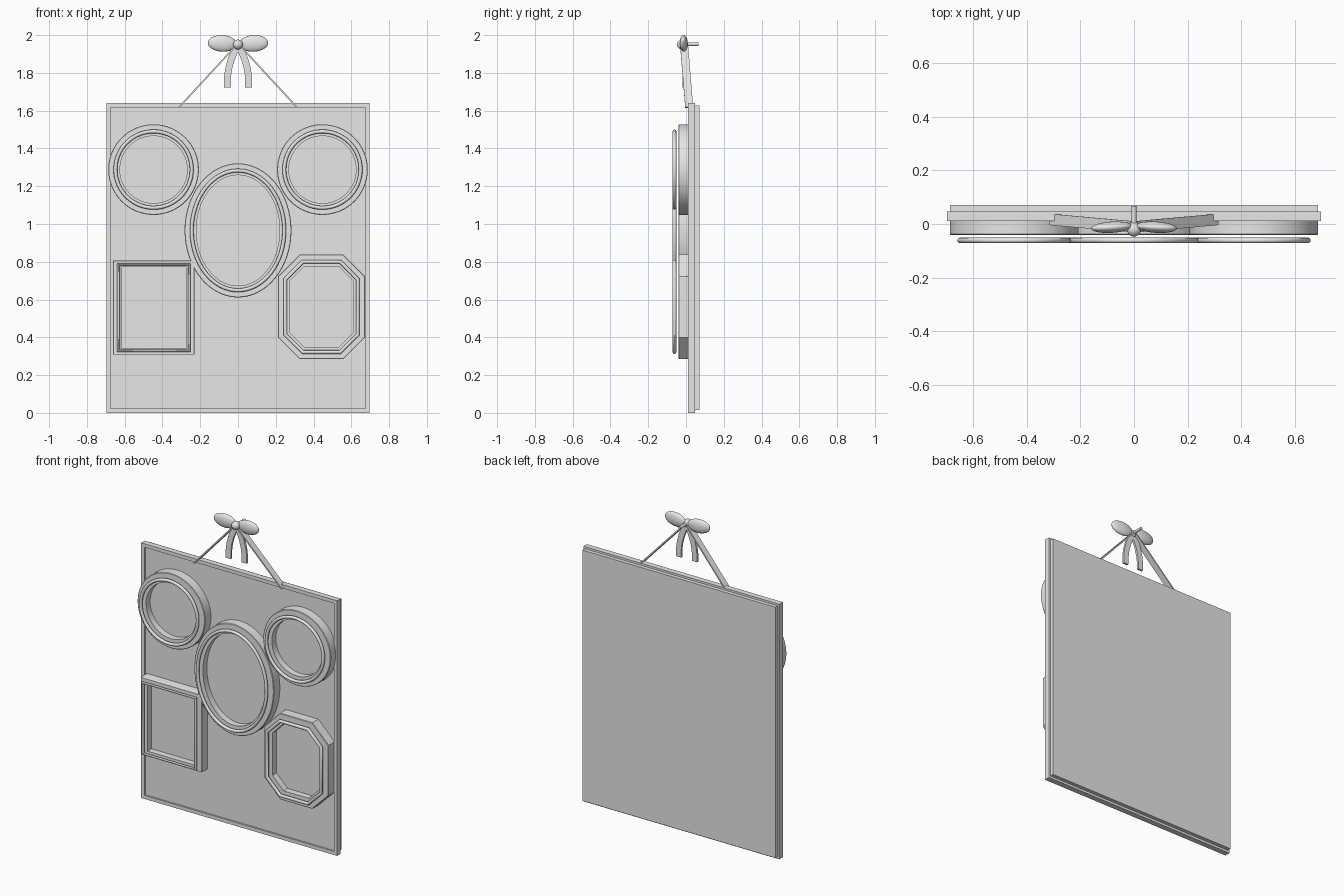
import bpy, bmesh, math
from mathutils import Matrix, Vector

if "Cube" in bpy.data.objects:
    bpy.data.objects.remove(bpy.data.objects["Cube"])

grey = bpy.data.materials.new("light_grey")
grey.diffuse_color = (0.8, 0.8, 0.8, 1)
grey.use_nodes = True
grey.node_tree.nodes["Principled BSDF"].inputs["Base Color"].default_value = grey.diffuse_color


def finish(name, bm, angle=35):
    bmesh.ops.recalc_face_normals(bm, faces=bm.faces)
    me = bpy.data.meshes.new(name)
    bm.to_mesh(me)
    bm.free()
    me.materials.append(grey)
    ob = bpy.data.objects.new(name, me)
    bpy.context.collection.objects.link(ob)
    bpy.ops.object.select_all(action='DESELECT')
    ob.select_set(True)
    bpy.context.view_layer.objects.active = ob
    bpy.ops.object.shade_smooth_by_angle(angle=math.radians(angle))
    return ob


# Outlines: each returns a function of inset d giving (x, z) points
def oval(cx, cz, rx, rz, n=64):
    return lambda d: [(cx + (rx - d) * math.cos(2 * math.pi * i / n),
                       cz + (rz - d) * math.sin(2 * math.pi * i / n)) for i in range(n)]


def rect(cx, cz, hw, hh, fx=1.0, fz=1.0):
    return lambda d: [(cx + sx * (hw - fx * d), cz + sz * (hh - fz * d))
                      for sx, sz in ((1, 1), (-1, 1), (-1, -1), (1, -1))]


def octagon(cx, cz, hw, hh, c):
    def f(d):
        a, b, k = hw - d, hh - d, c - 0.586 * d
        pts = [(a, b - k), (a - k, b), (k - a, b), (-a, b - k),
               (-a, k - b), (k - a, -b), (a - k, -b), (a, k - b)]
        return [(cx + x, cz + z) for x, z in pts]
    return f


# Sweep a (inset, y) profile around an outline
def loft(name, outline, profile, closed=False):
    bm = bmesh.new()
    rings = [[bm.verts.new((x, y, z)) for x, z in outline(d)] for d, y in profile]
    pairs = list(zip(rings, rings[1:]))
    if closed:
        pairs.append((rings[-1], rings[0]))
    else:
        bm.faces.new(rings[0])
        bm.faces.new(rings[-1])
    for a, b in pairs:
        n = len(a)
        for i in range(n):
            j = (i + 1) % n
            bm.faces.new((a[i], a[j], b[j], b[i]))
    return finish(name, bm)


# Ribbon: sweep a path in the xz plane with an across-width w and depth in y
def ribbon(name, path, w, depth):
    bm = bmesh.new()
    rings = []
    for i, p in enumerate(path):
        t = Vector(path[min(i + 1, len(path) - 1)]) - Vector(path[max(i - 1, 0)])
        n = Vector((-t.z, 0, t.x)).normalized() * (w / 2)
        h = Vector((0, depth / 2, 0))
        rings.append([bm.verts.new(Vector(p) + o) for o in (n + h, -n + h, -n - h, n - h)])
    for a, b in zip(rings, rings[1:]):
        for i in range(4):
            j = (i + 1) % 4
            bm.faces.new((a[i], a[j], b[j], b[i]))
    bm.faces.new(rings[0])
    bm.faces.new(rings[-1])
    return finish(name, bm)


def ellipsoid(name, loc, radii, tilt=0, turn=0):
    bm = bmesh.new()
    m = (Matrix.Translation(loc) @ Matrix.Rotation(tilt, 4, 'Y')
         @ Matrix.Rotation(turn, 4, 'Z') @ Matrix.Diagonal((*radii, 1)))
    bmesh.ops.create_uvsphere(bm, u_segments=32, v_segments=16, radius=1, matrix=m)
    return finish(name, bm)


# Board with raised rim, and backing plate
loft("board", rect(0, 0.82, 0.697, 0.82),
     [(0, 0.047), (0, 0.011), (0.023, 0.011), (0.023, 0.021)])
loft("backing_plate", rect(0, 0.821, 0.686, 0.806), [(0, 0.04), (0, 0.071)])

# Picture frames with recessed picture and a raised trim ring
frames = {
    "left_round": oval(-0.447, 1.288, 0.24, 0.24),
    "right_round": oval(0.447, 1.288, 0.24, 0.24),
    "centre_oval": oval(0, 0.966, 0.283, 0.355),
    "rectangular": rect(-0.446, 0.557, 0.216, 0.249, 0.75, 0.55),
    "octagonal": octagon(0.442, 0.561, 0.23, 0.277, 0.115),
}
for name, outline in frames.items():
    loft(name + "_frame", outline,
         [(0, 0.03), (0, -0.038), (0.003, -0.041), (0.062, -0.041), (0.062, 0.0)])
    loft(name + "_trim", outline,
         [(0.038 + 0.01 * math.cos(a), -0.061 + 0.01 * math.sin(a))
          for a in [2 * math.pi * i / 12 for i in range(12)]], closed=True)

# Hanging straps, bow loops and bow tails, mirrored
tail = [(0.006, 1.945), (0.022, 1.905), (0.038, 1.865), (0.05, 1.82),
        (0.056, 1.775), (0.056, 1.723)]
for side, s in (("left", -1), ("right", 1)):
    ribbon(side + "_strap", [(s * 0.01, -0.01, 1.945), (s * 0.313, 0.017, 1.617)], 0.008, 0.042)
    ellipsoid(side + "_bow_loop", (s * 0.083, -0.012, 1.956), (0.077, 0.021, 0.044),
              tilt=-s * 0.06, turn=-s * 0.06)
    ribbon(side + "_bow_tail", [(s * x, -0.012, z) for x, z in tail], 0.036, 0.014)

ellipsoid("bow_knot", (0, -0.02, 1.95), (0.026, 0.027, 0.026))

# Nail behind the bow
loft("nail", oval(0, 1.952, 0.009, 0.009, 16), [(0, -0.02), (0, 0.067)])
